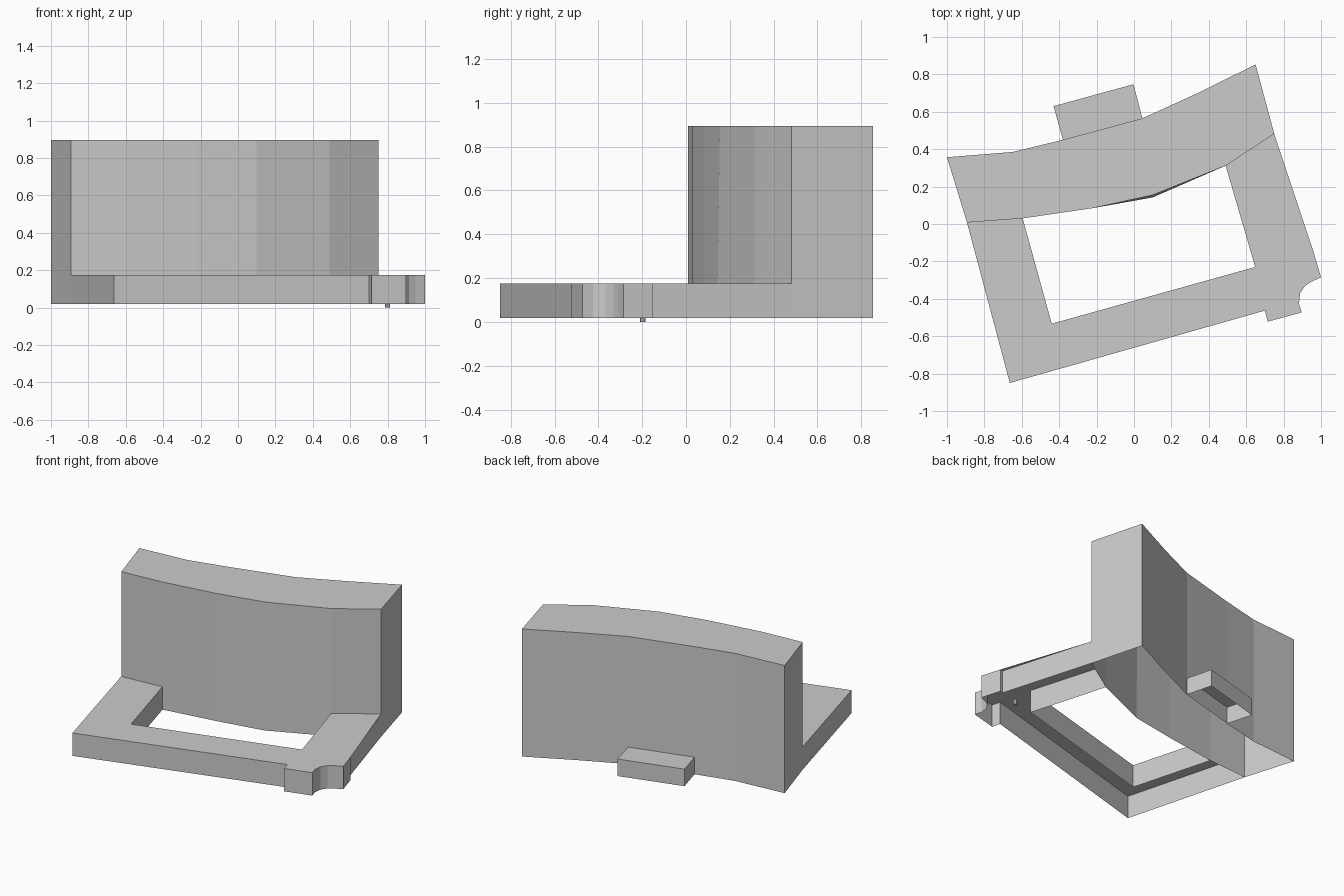
import bpy, bmesh, math

if "Cube" in bpy.data.objects:
    bpy.data.objects.remove(bpy.data.objects["Cube"])

BASE = 0.018


def open_shell(name, outline, top, skip=(), top_shift=None):
    """Extrude a counter-clockwise outline to sides plus a lid, open underneath."""
    shift = top_shift or {}
    bm = bmesh.new()
    low = [bm.verts.new((x, y, BASE)) for x, y in outline]
    high = [bm.verts.new((x, y + shift.get(i, 0), top))
            for i, (x, y) in enumerate(outline)]
    n = len(outline)
    for i in range(n):
        if i not in skip:
            j = (i + 1) % n
            bm.faces.new((low[i], low[j], high[j], high[i]))
    lid = bm.faces.new(high)
    bmesh.ops.triangulate(bm, faces=[lid])
    mesh = bpy.data.meshes.new(name)
    bm.to_mesh(mesh)
    bm.free()
    obj = bpy.data.objects.new(name, mesh)
    bpy.context.collection.objects.link(obj)
    return obj


# Curved tall wall, its front leaning back very slightly in the middle
front = [(-0.893, 0.008), (-0.595, 0.03), (-0.22, 0.085),
         (0.10, 0.142), (0.49, 0.312), (0.75, 0.482)]
back = [(0.65, 0.853), (0.33, 0.695), (0.045, 0.565),
        (-0.38, 0.45), (-0.65, 0.385), (-1.0, 0.357)]
open_shell("curved_wall", front + back, 0.895, top_shift={3: 0.013})

# Low U-shaped base frame with a notched corner foot
notch = [(0.897, -0.473), (0.882, -0.425), (0.888, -0.37),
         (0.914, -0.332), (0.95, -0.308), (1.0, -0.285)]
frame = ([front[0], (-0.664, -0.85), (0.70, -0.463), (0.715, -0.522)]
         + notch
         + [(0.96, -0.15), (0.938, -0.156), front[5], front[4],
            (0.648, -0.23), (-0.44, -0.533), front[1]])
open_shell("base_frame", frame, 0.175, skip=(12, 16))

# Small tab behind the wall
tab = [back[3], back[2], (-0.003, 0.747), (-0.43, 0.63)]
open_shell("back_tab", tab, 0.135, skip=(0,))

# Tiny pin under the notched corner
bpy.ops.mesh.primitive_cylinder_add(vertices=8, radius=0.013, depth=0.035,
                                    location=(0.80, -0.197, 0.0175))
bpy.context.object.name = "locating_pin"
